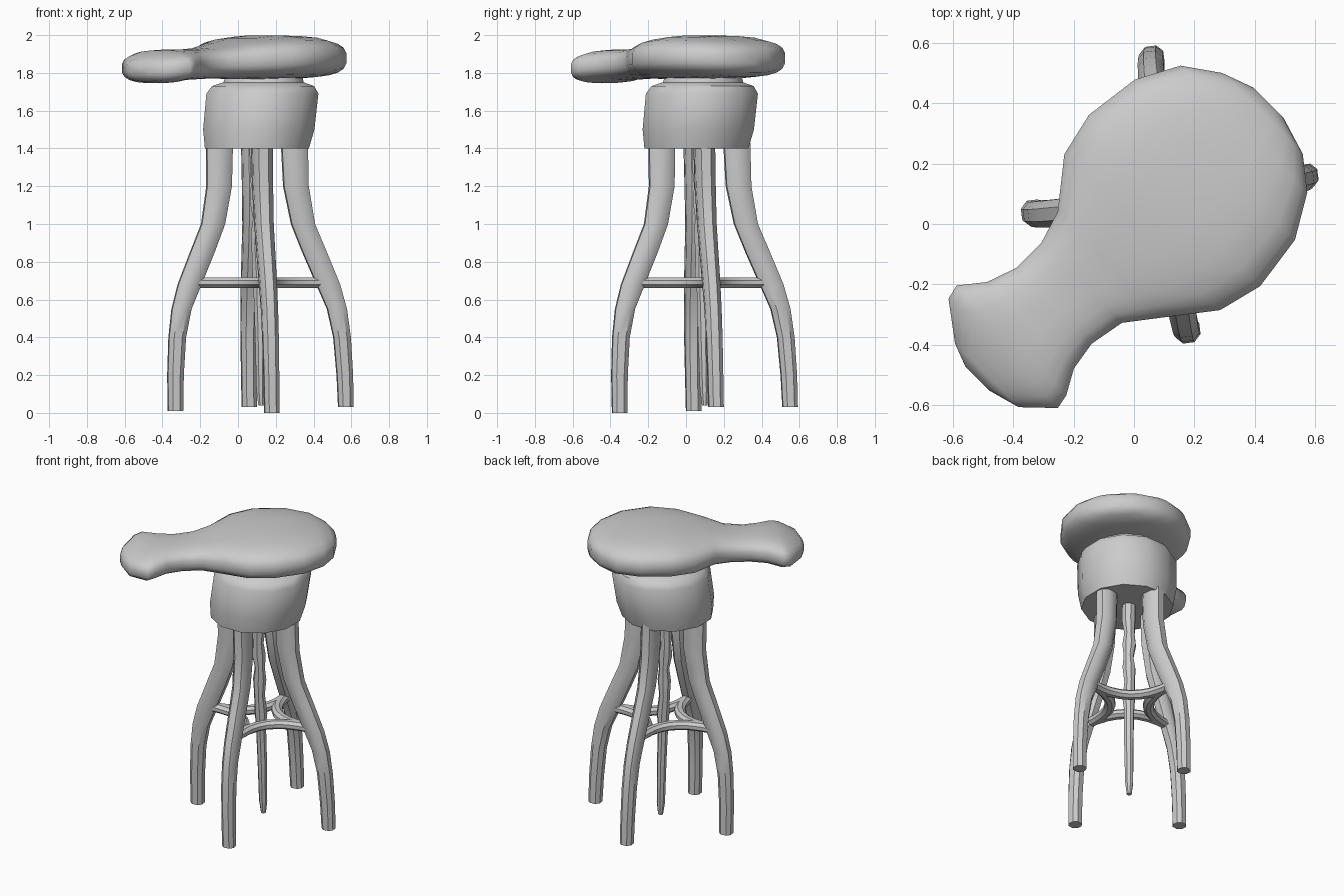
import bpy, bmesh, math
from math import cos, sin, pi, radians, copysign
from mathutils import Vector

if "Cube" in bpy.data.objects:
    bpy.data.objects.remove(bpy.data.objects["Cube"])

GREY = (0.6, 0.6, 0.6, 1)
mat = bpy.data.materials.new("plain grey")
mat.use_nodes = True
mat.diffuse_color = GREY
mat.node_tree.nodes["Principled BSDF"].inputs["Base Color"].default_value = GREY


def loft(name, rings, closed_angle=40):
    """Skin a list of equal-length point rings and cap both ends."""
    bm = bmesh.new()
    loops = [[bm.verts.new(p) for p in ring] for ring in rings]
    n = len(loops[0])
    for a, b in zip(loops, loops[1:]):
        for i in range(n):
            j = (i + 1) % n
            bm.faces.new((a[i], a[j], b[j], b[i]))
    bm.faces.new(loops[0][::-1])
    bm.faces.new(loops[-1])
    bmesh.ops.recalc_face_normals(bm, faces=bm.faces)
    mesh = bpy.data.meshes.new(name)
    bm.to_mesh(mesh)
    bm.free()
    mesh.materials.append(mat)
    ob = bpy.data.objects.new(name, mesh)
    bpy.context.collection.objects.link(ob)
    bpy.ops.object.select_all(action='DESELECT')
    ob.select_set(True)
    bpy.context.view_layer.objects.active = ob
    bpy.ops.object.shade_smooth_by_angle(angle=radians(closed_angle))
    return ob


def ring(centre, ax, ay, n, power=1.0):
    """Superellipse ring spanned by the half-axis vectors ax and ay."""
    pts = []
    for i in range(n):
        t = 2 * pi * (i + 0.5) / n
        c, s = cos(t), sin(t)
        pts.append(centre + ax * copysign(abs(c) ** power, c)
                   + ay * copysign(abs(s) ** power, s))
    return pts


X, Y, Z = Vector((1, 0, 0)), Vector((0, 1, 0)), Vector((0, 0, 1))

# Seat with a paddle-shaped nose, lofted along the diagonal:
# distance along, side limits, underside, top
stations = [
    (-.73, -.05, .06, 1.785, 1.84), (-.70, -.16, .14, 1.755, 1.875),
    (-.61, -.255, .262, 1.745, 1.905), (-.56, -.245, .274, 1.75, 1.92),
    (-.48, -.20, .21, 1.76, 1.925), (-.38, -.183, .175, 1.765, 1.925),
    (-.26, -.205, .175, 1.77, 1.935), (-.15, -.29, .21, 1.77, 1.96),
    (0, -.407, .33, 1.765, 1.985), (.15, -.445, .365, 1.765, 2.0),
    (.34, -.418, .34, 1.77, 1.995), (.48, -.335, .265, 1.78, 1.975),
    (.56, -.233, .15, 1.80, 1.95), (.60, -.10, .04, 1.83, 1.92),
]
along, across = (X + Y).normalized(), (Y - X).normalized()
loft("seat", [ring(along * u + across * (lo + hi) / 2 + Z * (zb + zt) / 2,
                   across * (hi - lo) / 2, Z * (zt - zb) / 2, 20, 0.72)
              for u, lo, hi, zb, zt in stations], 60)

# Drum under the seat with a narrow neck on top
drum = [(.285, 1.4), (.305, 1.5), (.307, 1.69), (.28, 1.73), (.22, 1.75), (.2, 1.81)]
loft("drum", [ring(Vector((.1 + (z - 1.4) * .1, .055 + (z - 1.4) * .1, z)),
                   X * r, Y * r, 12) for r, z in drum])

# Four flared legs: height, distance out, radial and sideways half thickness
leg = [(0, .455, .042, .042), (.2, .452, .045, .043), (.4, .44, .048, .045),
       (.55, .415, .055, .046), (.68, .37, .066, .048), (.85, .30, .068, .05),
       (1.0, .24, .066, .052), (1.2, .205, .07, .056), (1.43, .2, .074, .058)]


def axis_at(z):
    """Slightly leaning centre line of the base."""
    return Vector((.12 - .014 * z, .1 - .021 * z, z))


def outward(angle):
    return X * cos(angle) + Y * sin(angle)


START = radians(7.5)
names = ["left_leg", "back_leg", "right_leg", "front_leg"]
for k, (name, foot) in enumerate(zip(names, (.03, .03, .01, 0))):
    out = outward(START + k * pi / 2)
    side = Z.cross(out)
    loft(name, [ring(axis_at(max(z, foot)) + out * d, out * a, side * b, 8, 0.85)
                for z, d, a, b in leg])

# Rungs bowed inward between neighbouring legs
for k in range(4):
    c = axis_at(.69)
    a0 = START + k * pi / 2
    p0, p2 = c + outward(a0) * .36, c + outward(a0 + pi / 2) * .36
    p1 = c - outward(a0 + pi / 4) * .02
    rings = []
    for i in range(9):
        t = i / 8
        p = p0 * (1 - t) ** 2 + p1 * 2 * t * (1 - t) + p2 * t * t
        d = ((p1 - p0) * (1 - t) + (p2 - p1) * t).normalized()
        rings.append(ring(p, Z.cross(d) * .035, Z * .03, 8))
    loft("rung_%d" % (k + 1), rings)

# Central screw spindle, tapered below and lumpy above
spindle = [(.04, .016), (.12, .026), (.4, .03), (.64, .032), (.72, .04), (.85, .034),
           (.95, .042), (1.03, .032), (1.12, .044), (1.2, .034), (1.3, .044), (1.43, .042)]
loft("spindle", [ring(axis_at(z) + X * .004 * sin(z * 20), X * r, Y * r, 8)
                 for z, r in spindle])
